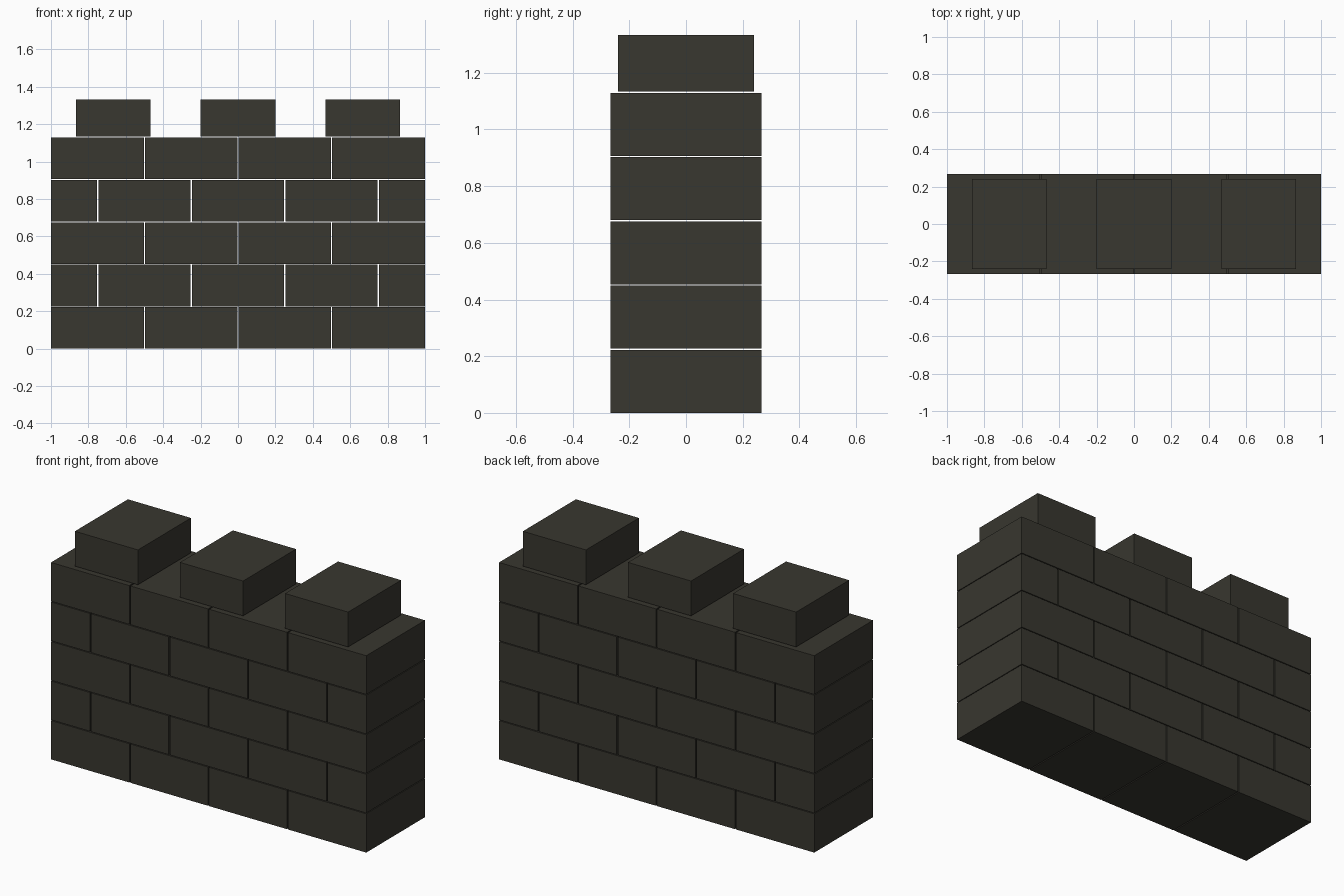
import bpy

if "Cube" in bpy.data.objects:
    bpy.data.objects.remove(bpy.data.objects["Cube"])

stone = bpy.data.materials.new("dark stone")
stone.diffuse_color = (0.040, 0.038, 0.029, 1.0)
stone.use_nodes = True
stone.node_tree.nodes["Principled BSDF"].inputs["Base Color"].default_value = stone.diffuse_color


def block(name, x0, x1, depth, z0, z1):
    """Flat-faced box spanning x0..x1 and z0..z1, centred on y = 0."""
    bpy.ops.mesh.primitive_cube_add(size=1, location=((x0 + x1) / 2, 0, (z0 + z1) / 2))
    ob = bpy.context.object
    ob.name = name
    ob.scale = (x1 - x0, depth, z1 - z0)
    bpy.ops.object.transform_apply(location=False, rotation=False, scale=True)
    ob.data.materials.append(stone)


PITCH = 1.1333 / 5    # course height including the open joint
HEIGHT = 0.2222
GAP = 0.0067
DEPTH = 0.532

# Five courses in running bond, with half bricks ending every other course
for row in range(5):
    if row % 2 == 0:
        edges = [-1, -0.5, 0, 0.5, 1]
    else:
        edges = [-1, -0.75, -0.25, 0.25, 0.75, 1]
    z = row * PITCH
    for i, (a, b) in enumerate(zip(edges, edges[1:])):
        left = a if i == 0 else a + GAP / 2
        right = b if b == 1 else b - GAP / 2
        block(f"brick_row{row + 1}_{i + 1}", left, right, DEPTH, z, z + HEIGHT)

# Three battlement blocks along the top
for i, x in enumerate((-0.6667, 0, 0.6667)):
    block(f"battlement_{i + 1}", x - 0.2, x + 0.2, 0.48, 1.1333, 1.3333)
